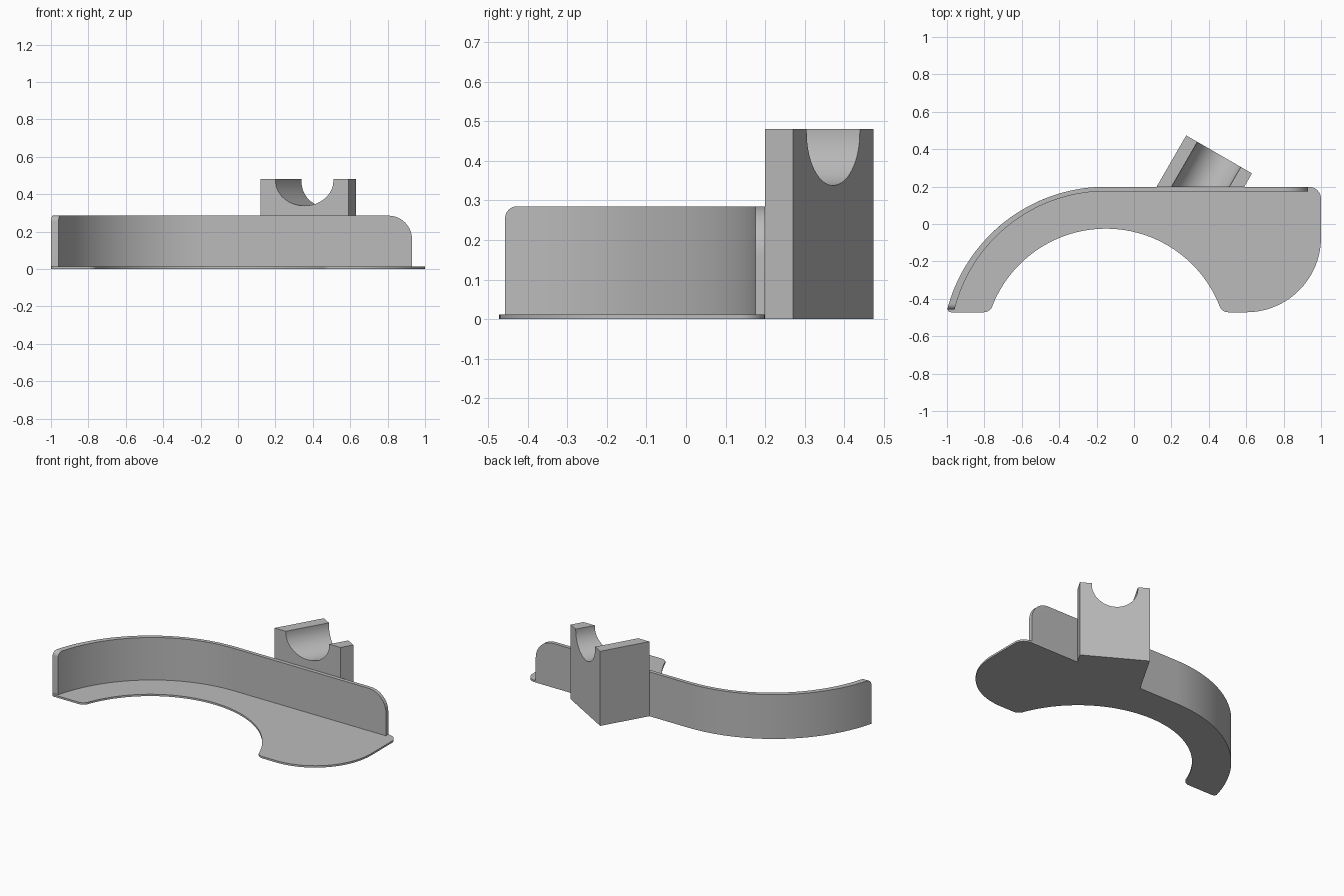
import bpy, bmesh
from math import sin, cos, radians
from mathutils import Matrix, Vector

cube = bpy.data.objects.get("Cube")
if cube:
    bpy.data.objects.remove(cube, do_unlink=True)

grey = bpy.data.materials.new("plain grey")
grey.use_nodes = True
colour = (0.5, 0.5, 0.5, 1)
grey.diffuse_color = colour
grey.node_tree.nodes["Principled BSDF"].inputs["Base Color"].default_value = colour


def arc(cx, cy, r, start, end, steps):
    angles = [radians(start + (end - start) * i / steps) for i in range(steps + 1)]
    return [(cx + r * cos(a), cy + r * sin(a)) for a in angles]


def prism(outline, height):
    """Extrude a closed outline up from the ground."""
    bm = bmesh.new()
    face = bm.faces.new([bm.verts.new((x, y, 0)) for x, y in outline])
    top = bmesh.ops.extrude_face_region(bm, geom=[face])["geom"]
    moved = [v for v in top if isinstance(v, bmesh.types.BMVert)]
    bmesh.ops.translate(bm, verts=moved, vec=(0, 0, height))
    bmesh.ops.recalc_face_normals(bm, faces=bm.faces)
    return bm


def finish(name, bm):
    mesh = bpy.data.meshes.new(name)
    bm.to_mesh(mesh)
    bm.free()
    mesh.materials.append(grey)
    obj = bpy.data.objects.new(name, mesh)
    bpy.context.collection.objects.link(obj)
    bpy.ops.object.select_all(action='DESELECT')
    obj.select_set(True)
    bpy.context.view_layer.objects.active = obj
    bpy.ops.object.shade_smooth_by_angle(angle=radians(30))
    return obj


# Shared centre of the curved arm
CX, CY = -0.15, -0.678
OUTER, INNER = 0.877, 0.653
BACK, END_X, WALL_H = 0.199, 0.93, 0.285

# Thin base plate
plate = arc(CX, CY, OUTER, 90, 165, 40)
plate += arc(-0.978, -0.452, 0.02, 180, 270, 6)
plate += arc(-0.804, -0.422, 0.05, 270, 338, 8)
plate += arc(CX, CY, INNER, 158, 22, 56)
plate += arc(0.504, -0.422, 0.05, 202, 270, 8)
plate += arc(0.6, -0.072, 0.4, 270, 360, 28)
plate += arc(0.935, BACK - 0.065, 0.065, 0, 90, 8)
finish("base_plate", prism(plate, 0.012))

# Upright wall following the back edge, thickening towards the arm tip
wall = [(END_X, BACK)] + arc(CX, CY, OUTER, 90, 165.4, 36)
wall += arc(CX, -0.659, 0.834, 166, 90, 36) + [(END_X, 0.175)]
bm = prism(wall, WALL_H)


def round_top_edge(bm, test, radius, steps):
    edges = [e for e in bm.edges
             if all(v.co.z > WALL_H - 0.001 and test(v.co) for v in e.verts)]
    bmesh.ops.bevel(bm, geom=edges, offset=radius, segments=steps, profile=0.5,
                    affect='EDGES', clamp_overlap=False)


round_top_edge(bm, lambda c: c.x > END_X - 0.001, 0.125, 14)
round_top_edge(bm, lambda c: c.y < -0.454, 0.03, 6)
finish("curved_wall", bm)

# Angled block with a half-round cradle, trimmed flush to the wall
HALF, TOP, R = 0.203, 0.48, 0.134
profile = [(-HALF, 0), (HALF, 0), (HALF, TOP), (R, TOP)]
profile += arc(0, TOP - 0.008, R, 0, -180, 32)
profile += [(-R, TOP), (-HALF, TOP)]
bm = bmesh.new()
face = bm.faces.new([bm.verts.new((x, 0, z)) for x, z in profile])
swept = bmesh.ops.extrude_face_region(bm, geom=[face])["geom"]
bmesh.ops.translate(bm, vec=(0, -0.6, 0),
                    verts=[v for v in swept if isinstance(v, bmesh.types.BMVert)])
place = Matrix.Translation((0.455, 0.372, 0)) @ Matrix.Rotation(radians(-30), 4, 'Z')
bmesh.ops.transform(bm, matrix=place, verts=bm.verts)
cut = bmesh.ops.bisect_plane(bm, geom=bm.verts[:] + bm.edges[:] + bm.faces[:],
                             plane_co=Vector((0, BACK, 0)), plane_no=Vector((0, 1, 0)),
                             clear_inner=True)
rim = [e for e in cut["geom_cut"] if isinstance(e, bmesh.types.BMEdge)]
bmesh.ops.contextual_create(bm, geom=rim)
bmesh.ops.recalc_face_normals(bm, faces=bm.faces)
finish("cradle_block", bm)
